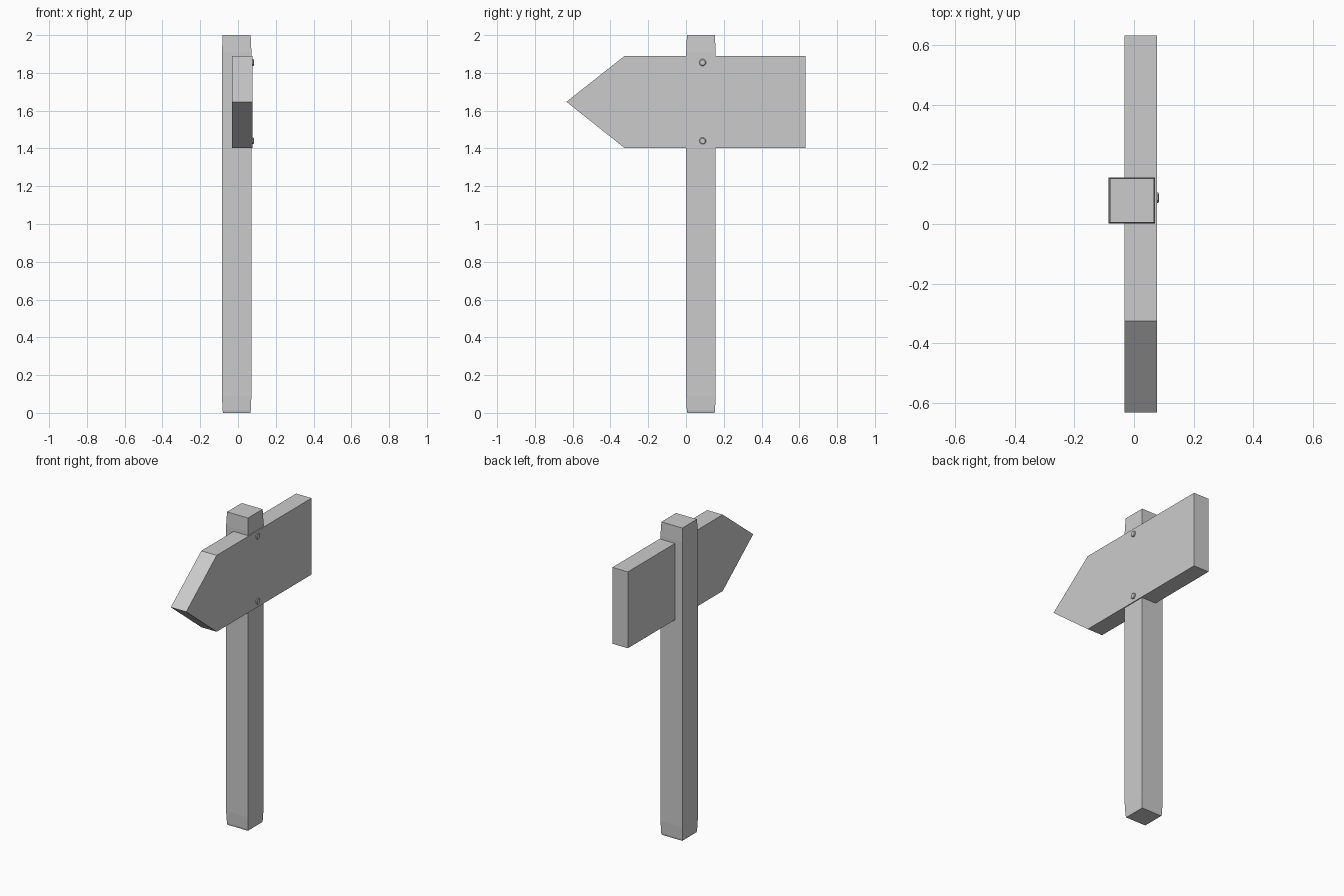
import bpy, bmesh, math

if "Cube" in bpy.data.objects:
    bpy.data.objects.remove(bpy.data.objects["Cube"])


def finish(name, bm):
    bmesh.ops.recalc_face_normals(bm, faces=bm.faces)
    mesh = bpy.data.meshes.new(name)
    bm.to_mesh(mesh)
    bm.free()
    obj = bpy.data.objects.new(name, mesh)
    bpy.context.collection.objects.link(obj)
    return obj


def loft(name, rings):
    """Closed solid through equal-length rings of points, capped at both ends."""
    bm = bmesh.new()
    loops = [[bm.verts.new(p) for p in ring] for ring in rings]
    n = len(loops[0])
    for a, b in zip(loops, loops[1:]):
        for i in range(n):
            j = (i + 1) % n
            bm.faces.new((a[i], a[j], b[j], b[i]))
    bm.faces.new(loops[0])
    bm.faces.new(loops[-1])
    return finish(name, bm)


# Square post, slightly tapered at both ends
CX, CY = -0.007, 0.079
half_widths = [(0, 0.072), (0.012, 0.0745), (0.09, 0.078),
               (1.91, 0.078), (1.988, 0.0745), (2.0, 0.074)]
loft("post", [[(CX + sx * h, CY + sy * h, z)
               for sx, sy in ((-1, -1), (1, -1), (1, 1), (-1, 1))]
              for z, h in half_widths])

# Arrow-shaped board let into the post
arrow = [(-0.633, 1.647), (-0.325, 1.402), (0.633, 1.402),
         (0.633, 1.89), (-0.325, 1.89)]
loft("arrow_board", [[(x, y, z) for y, z in arrow] for x in (-0.032, 0.077)])

# Two low nail heads on the face of the board
for name, z in (("lower_nail", 1.44), ("upper_nail", 1.855)):
    angles = [math.tau * (i + 0.5) / 8 for i in range(8)]
    loft(name, [[(x, 0.088 + r * math.cos(a), z + r * math.sin(a)) for a in angles]
                for x, r in ((0.07, 0.019), (0.081, 0.019), (0.084, 0.015))])
